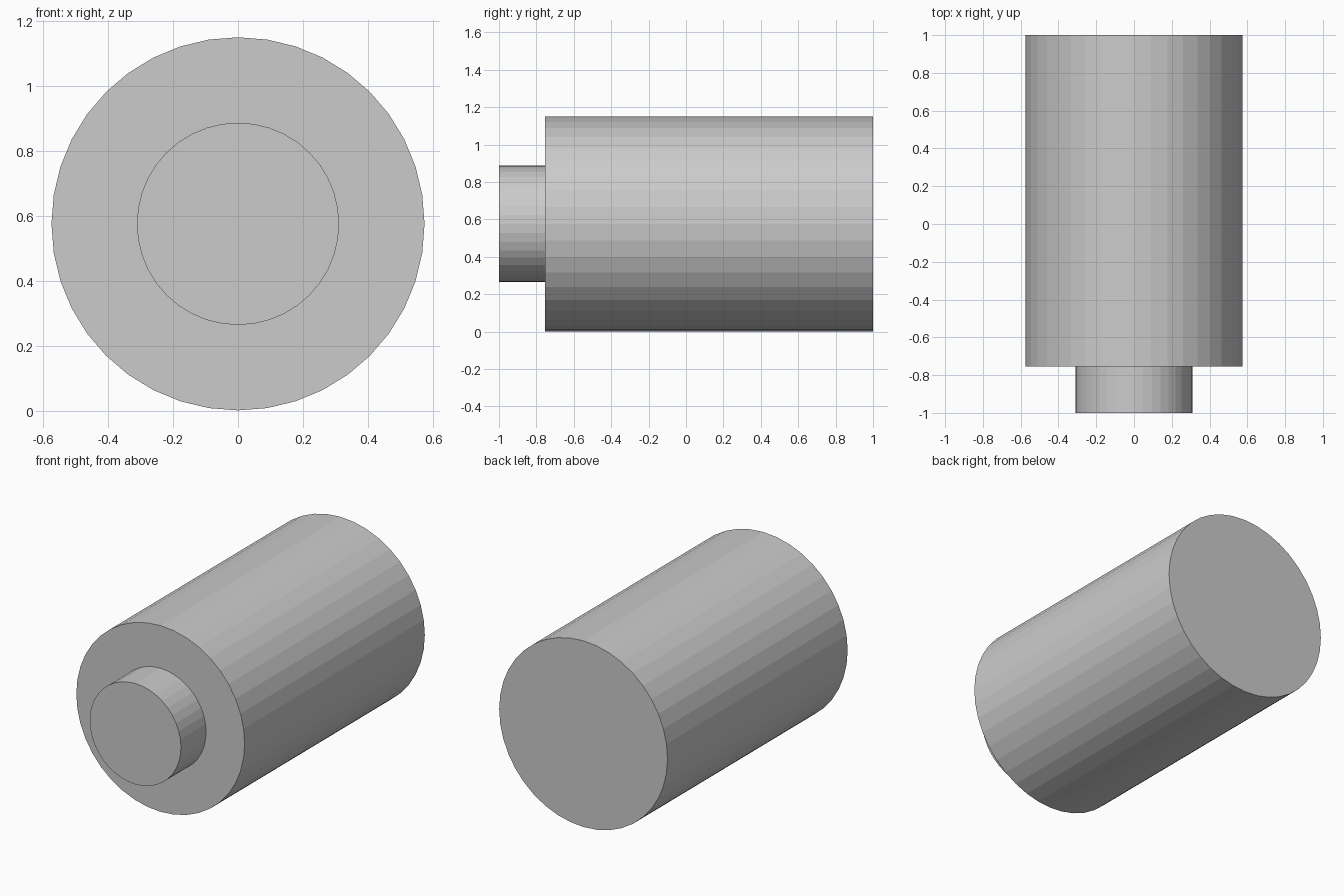
import bpy
import math

cube = bpy.data.objects.get("Cube")
if cube:
    bpy.data.objects.remove(cube, do_unlink=True)

SIDES = 40
AXIS_Z = 0.576

# Single plain grey
grey = bpy.data.materials.new("plain_grey")
grey.use_nodes = True
colour = (0.6, 0.6, 0.6, 1.0)
grey.diffuse_color = colour
grey.node_tree.nodes["Principled BSDF"].inputs["Base Color"].default_value = colour


def barrel(name, radius, front, back):
    """Flat-sided cylinder lying along y."""
    bpy.ops.mesh.primitive_cylinder_add(
        vertices=SIDES, radius=radius, depth=back - front,
        location=(0, (front + back) / 2, AXIS_Z), rotation=(math.pi / 2, 0, 0))
    part = bpy.context.object
    part.name = name
    part.data.materials.append(grey)


# Wide body and the narrow neck in front of it
barrel("main_body", 0.574, -0.755, 1.0)
barrel("front_neck", 0.311, -1.0, -0.755)
